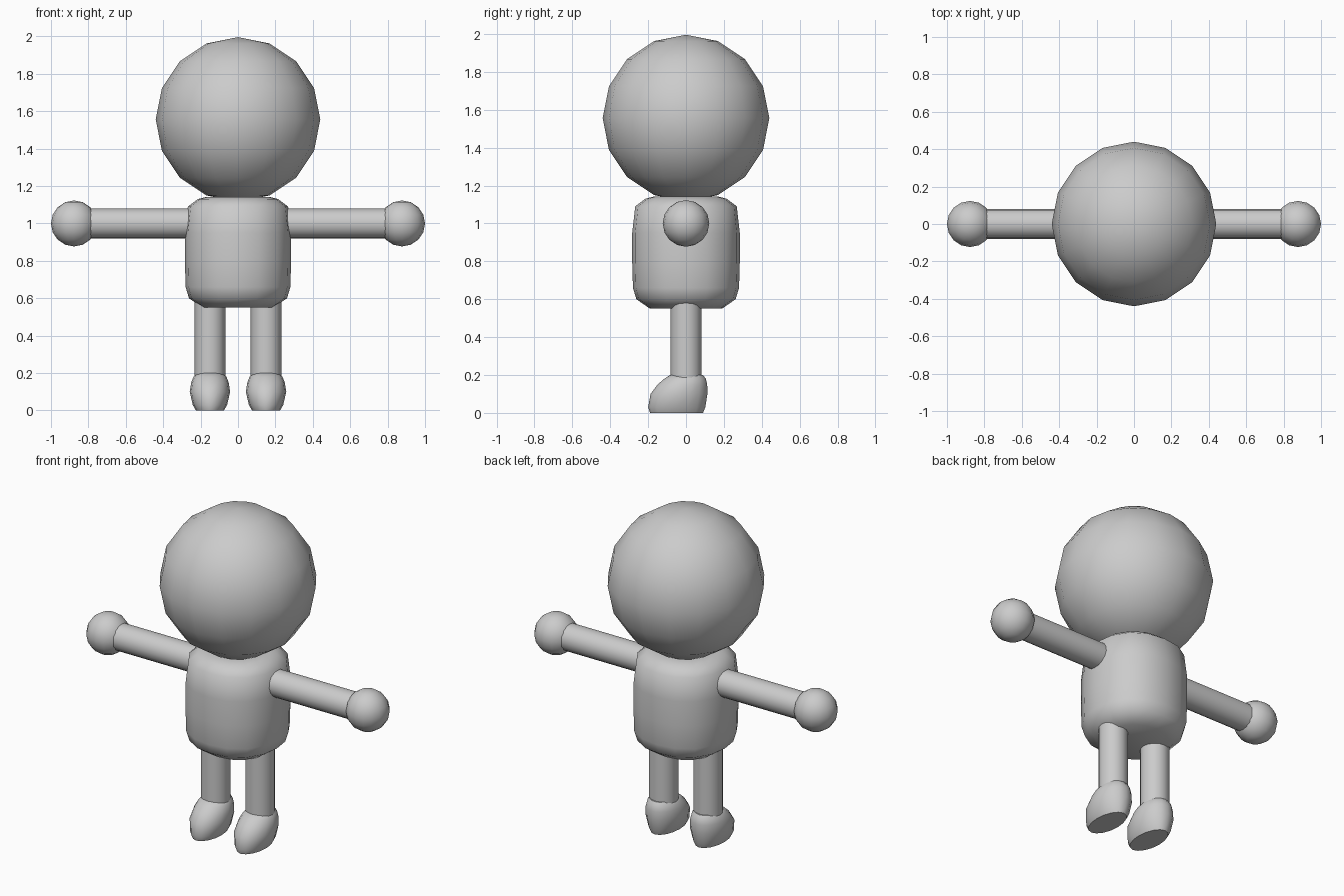
import bpy, bmesh, math
from mathutils import Matrix

if "Cube" in bpy.data.objects:
    bpy.data.objects.remove(bpy.data.objects["Cube"])

grey = bpy.data.materials.new("light grey")
grey.diffuse_color = (0.6, 0.6, 0.6, 1)
grey.use_nodes = True
grey.node_tree.nodes["Principled BSDF"].inputs["Base Color"].default_value = grey.diffuse_color


def finish(name, bm, angle=50):
    """Turn a bmesh into a smooth-shaded object with sharp rims."""
    bmesh.ops.recalc_face_normals(bm, faces=bm.faces)
    me = bpy.data.meshes.new(name)
    bm.to_mesh(me)
    bm.free()
    me.materials.append(grey)
    ob = bpy.data.objects.new(name, me)
    bpy.context.collection.objects.link(ob)
    bpy.ops.object.select_all(action='DESELECT')
    ob.select_set(True)
    bpy.context.view_layer.objects.active = ob
    bpy.ops.object.shade_smooth_by_angle(angle=math.radians(angle))


def ball(name, centre, radius):
    bm = bmesh.new()
    bmesh.ops.create_uvsphere(bm, u_segments=16, v_segments=8, radius=radius,
                              matrix=Matrix.Translation(centre))
    finish(name, bm)


def tube(name, centre, radius, length, turn=0):
    bm = bmesh.new()
    bmesh.ops.create_cone(bm, cap_ends=True, segments=16, radius1=radius,
                          radius2=radius, depth=length,
                          matrix=Matrix.Translation(centre) @ Matrix.Rotation(turn, 4, 'Y'))
    finish(name, bm)


def loft(name, x, rings, power=2.0, segments=16):
    """Stack rounded rings of (z, y_min, y_max, half_width) with flat caps."""
    bm = bmesh.new()
    loops = []
    for z, y0, y1, w in rings:
        loop = []
        for i in range(segments):
            a = 2 * math.pi * i / segments
            c, s = math.cos(a), math.sin(a)
            r = (abs(c) ** power + abs(s) ** power) ** (-1 / power)
            loop.append(bm.verts.new((x + w * r * c,
                                      (y0 + y1) / 2 + (y1 - y0) / 2 * r * s, z)))
        loops.append(loop)
    for a, b in zip(loops, loops[1:]):
        for i in range(segments):
            j = (i + 1) % segments
            bm.faces.new((a[i], a[j], b[j], b[i]))
    bm.faces.new(loops[0])
    bm.faces.new(loops[-1])
    finish(name, bm)


# Head
ball("head", (0, 0, 1.556), 0.44)

# Barrel-shaped torso
torso = [(0.55, 0.19), (0.60, 0.262), (0.66, 0.28), (0.80, 0.284),
         (0.95, 0.284), (1.09, 0.268), (1.13, 0.215), (1.142, 0.17)]
loft("torso", 0, [(z, -r, r, r) for z, r in torso], power=2.25)

# Foot rings, from the flat sole up to the ankle
foot = [(0.0, -0.19, 0.09, 0.075), (0.03, -0.2, 0.102, 0.092),
        (0.10, -0.187, 0.113, 0.108), (0.15, -0.15, 0.112, 0.1),
        (0.18, -0.115, 0.105, 0.088), (0.2, -0.085, 0.09, 0.07)]

# Limbs on both sides
for side, s in (("left", 1), ("right", -1)):
    tube(side + "_arm", (s * 0.53, 0, 1.0), 0.08, 0.56, math.pi / 2)
    ball(side + "_hand", (s * 0.877, 0, 1.0), 0.123)
    tube(side + "_leg", (s * 0.15, 0, 0.37), 0.082, 0.42)
    loft(side + "_foot", s * 0.15, foot)
